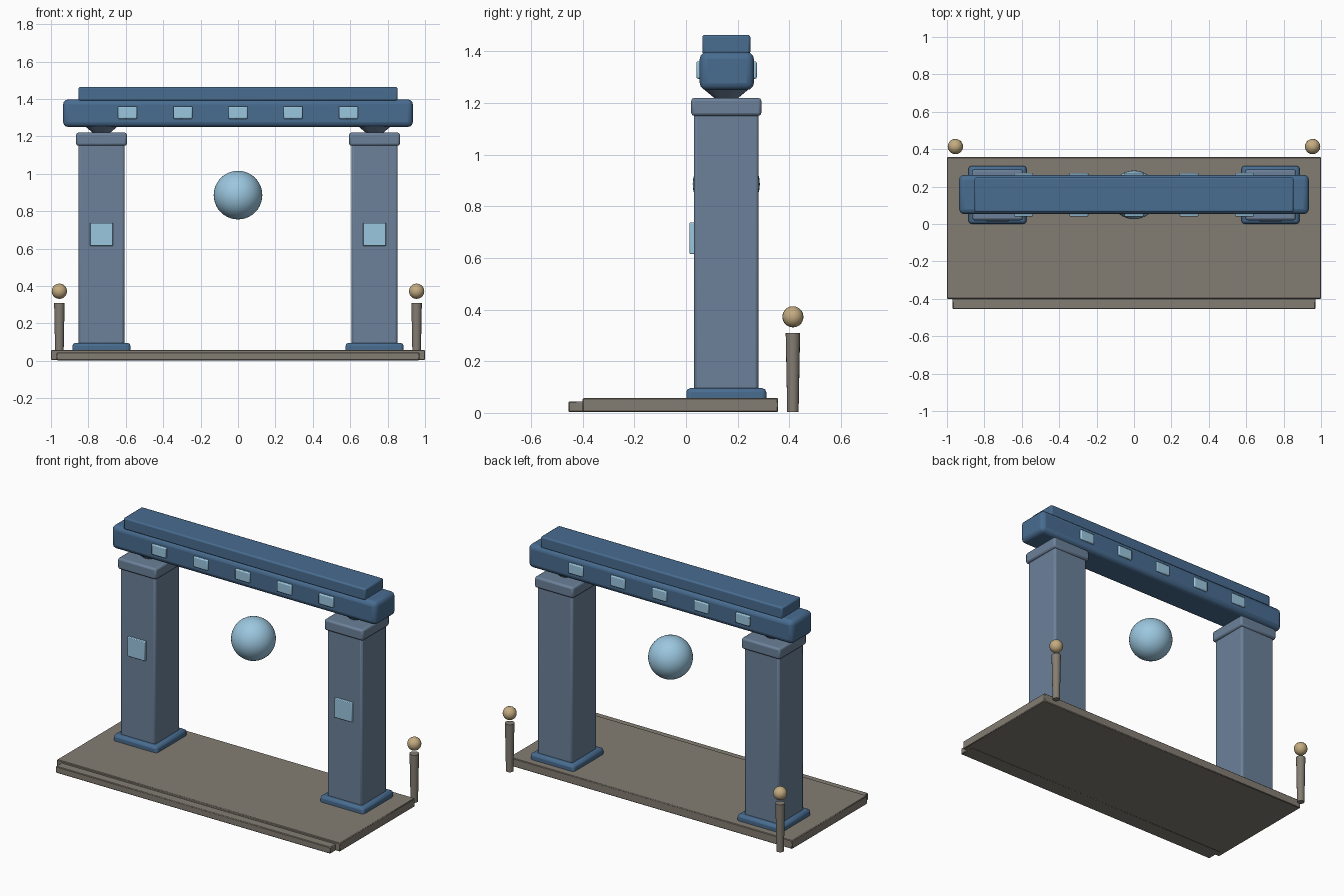
import bpy, math

if "Cube" in bpy.data.objects:
    bpy.data.objects.remove(bpy.data.objects["Cube"])


def material(name, rgb):
    m = bpy.data.materials.new(name)
    m.diffuse_color = (*rgb, 1)
    m.use_nodes = True
    m.node_tree.nodes["Principled BSDF"].inputs["Base Color"].default_value = m.diffuse_color
    return m


STONE = material("stone", (0.23, 0.205, 0.17))
BLUE = material("deep_blue", (0.065, 0.15, 0.28))
SLATE = material("slate", (0.15, 0.22, 0.32))
GLOW = material("pale_blue", (0.33, 0.57, 0.74))
BRASS = material("brass", (0.55, 0.41, 0.22))
YC = 0.156  # centre line of the gate


def finish(name, mat):
    o = bpy.context.object
    o.name = name
    o.data.materials.append(mat)
    bpy.ops.object.shade_smooth_by_angle(angle=math.radians(35))
    return o


def box(name, x, y, z, mat, bevel=0.0, segments=2):
    """Box from (min, max) ranges with rounded edges."""
    bpy.ops.mesh.primitive_cube_add(size=1, location=[sum(r) / 2 for r in (x, y, z)])
    bpy.context.object.scale = [r[1] - r[0] for r in (x, y, z)]
    bpy.ops.object.transform_apply(location=False, rotation=False, scale=True)
    o = finish(name, mat)
    if bevel:
        b = o.modifiers.new("bevel", "BEVEL")
        b.width, b.segments = bevel, segments
    return o


def around(c, half):
    return (c - half, c + half)


def ball(name, loc, r, mat, seg=32):
    bpy.ops.mesh.primitive_uv_sphere_add(segments=seg, ring_count=seg // 2, radius=r, location=loc)
    finish(name, mat)


def taper(name, x, y, z, r_low, r_high, mat, sides):
    bpy.ops.mesh.primitive_cone_add(vertices=sides, radius1=r_low, radius2=r_high,
                                    depth=z[1] - z[0], location=(x, y, sum(z) / 2))
    finish(name, mat)


# Ground slab and front step
box("platform", (-1, 1), (-0.40, 0.357), (0.004, 0.058), STONE, 0.004, 1)
box("front_step", (-0.97, 0.97), (-0.455, -0.35), (0.003, 0.045), STONE, 0.004, 1)

for side, s in (("left", -1), ("right", 1)):
    x = 0.73 * s
    # Pillar with plinth, capital, bearing and front tile
    box(side + "_plinth", around(x, 0.155), around(YC, 0.155), (0.005, 0.096), BLUE, 0.016)
    box(side + "_pillar", around(x, 0.123), around(YC, 0.125), (0.05, 1.16), SLATE, 0.012)
    box(side + "_capital", around(x, 0.136), around(YC, 0.136), (1.15, 1.22), SLATE, 0.012)
    taper(side + "_bearing", x, YC, (1.21, 1.26), 0.035, 0.095, SLATE, 24)
    box(side + "_pillar_tile", around(x, 0.062), (0.014, 0.04), (0.615, 0.738), GLOW, 0.004)
    # Rear lamp post
    taper(side + "_lamp_post", 0.955 * s, 0.414, (0.004, 0.31), 0.022, 0.028, STONE, 16)
    ball(side + "_lamp_ball", (0.955 * s, 0.414, 0.372), 0.041, BRASS, 20)

# Lintel beam with upper rail
box("beam", (-0.935, 0.935), around(YC + 0.002, 0.105), (1.25, 1.398), BLUE, 0.028, 3)
box("top_rail", (-0.853, 0.853), around(YC, 0.093), (1.39, 1.464), BLUE, 0.009)

# Light tiles, front and back of the beam
for i in range(5):
    for face, c in (("front", 0.053), ("back", 0.261)):
        box(f"beam_tile_{face}_{i + 1}", around((i - 2) * 0.295, 0.051), around(c, 0.013),
            (1.294, 1.361), GLOW, 0.006)

# Floating orb
ball("orb", (0, YC, 0.886), 0.13, GLOW, 40)
